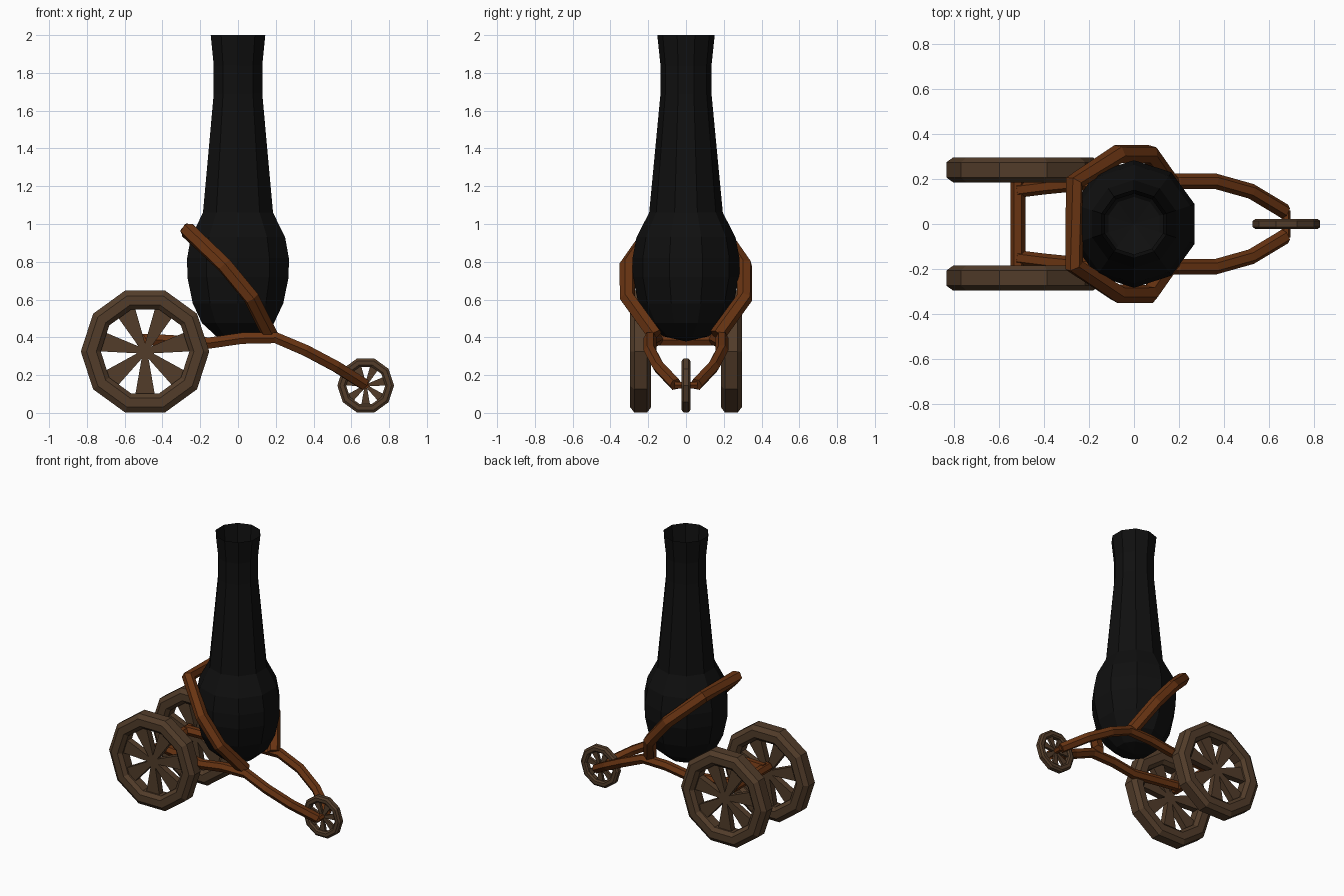
import bpy, bmesh, math
from mathutils import Vector

if "Cube" in bpy.data.objects:
    bpy.data.objects.remove(bpy.data.objects["Cube"])


def material(name, rgb):
    m = bpy.data.materials.new(name)
    m.diffuse_color = (*rgb, 1)
    m.use_nodes = True
    m.node_tree.nodes["Principled BSDF"].inputs["Base Color"].default_value = m.diffuse_color
    return m


IRON = material("black iron", (0.005, 0.005, 0.005))
FRAME = material("red brown wood", (0.14, 0.034, 0.006))
WHEEL = material("dark brown wood", (0.085, 0.046, 0.023))


def finish(bm, name, mat, normals=True):
    if normals:
        bmesh.ops.recalc_face_normals(bm, faces=bm.faces)
    me = bpy.data.meshes.new(name)
    bm.to_mesh(me)
    bm.free()
    me.materials.append(mat)
    ob = bpy.data.objects.new(name, me)
    bpy.context.collection.objects.link(ob)
    return ob


def bridge(bm, a, b):
    n = len(a)
    for i in range(n):
        bm.faces.new((a[i], a[(i + 1) % n], b[(i + 1) % n], b[i]))


def bar(name, pts, radius, sides=6):
    """Sweep a polygon section along a path."""
    bm = bmesh.new()
    pts = [Vector(p) for p in pts]
    rings = []
    side = None
    for i, p in enumerate(pts):
        d_in = (p - pts[i - 1]).normalized() if i else None
        d_out = (pts[i + 1] - p).normalized() if i < len(pts) - 1 else None
        t = ((d_in or d_out) + (d_out or d_in)).normalized()
        ref = side if side else (Vector((0, 0, 1)) if abs(t.z) < 0.9 else Vector((1, 0, 0)))
        side = (ref - t * ref.dot(t)).normalized()
        other = t.cross(side)
        rings.append([bm.verts.new(p + radius * (side * math.cos(a) + other * math.sin(a)))
                      for a in ((k + 0.5) * 2 * math.pi / sides for k in range(sides))])
    for a, b in zip(rings, rings[1:]):
        bridge(bm, a, b)
    bm.faces.new(rings[0])
    bm.faces.new(rings[-1])
    return finish(bm, name, FRAME)


def wheel(name, x, y, z, r, w, spokes=7):
    """Ten-sided chamfered rim with wedge spokes."""
    bm = bmesh.new()
    h = w / 2
    section = [(1, 0.6), (0.91, 1), (0.76, 1), (0.69, 0.6),
               (0.69, -0.6), (0.76, -1), (0.91, -1), (1, -0.6)]
    rings = []
    for k in range(10):
        a = k * math.pi / 5
        rings.append([bm.verts.new((x + r * s * math.cos(a), y + h * v, z + r * s * math.sin(a)))
                      for s, v in section])
    for k in range(10):
        bridge(bm, rings[k], rings[(k + 1) % 10])
    for k in range(spokes):
        a = -math.pi / 2 + k * 2 * math.pi / spokes
        d, n = Vector((math.cos(a), 0, math.sin(a))), Vector((-math.sin(a), 0, math.cos(a)))
        c = Vector((x, y, z))
        faces = [[bm.verts.new(c + d * r * u + n * r * v + Vector((0, q, 0)))
                  for u, v in ((0.0, -0.035), (0.72, -0.16), (0.72, 0.16), (0.0, 0.035))]
                 for q in (-h * 0.4, h * 0.4)]
        bridge(bm, *faces)
        for f in faces:
            bm.faces.new(f)
    return finish(bm, name, WHEEL)


# Barrel: open ten-sided lathe, rounded base
profile = [(0.12, 0.405), (0.2, 0.475), (0.252, 0.58), (0.282, 0.72), (0.283, 0.82),
           (0.262, 0.93), (0.195, 1.06), (0.135, 1.69), (0.135, 1.84), (0.152, 2.0)]
bm = bmesh.new()
rings = [[bm.verts.new((r * math.cos(a), r * math.sin(a), z))
          for a in ((k + 0.5) * math.pi / 5 for k in range(10))] for r, z in profile]
for a, b in zip(rings, rings[1:]):
    bridge(bm, a, b)
tip = bm.verts.new((0, 0, 0.378))
for i in range(10):
    bm.faces.new((rings[0][(i + 1) % 10], rings[0][i], tip))
finish(bm, "barrel", IRON, normals=False)

# Side rails curving from the rear axle to the front fork
rail = [(-0.52, 0.15, 0.39), (-0.40, 0.165, 0.385), (-0.15, 0.19, 0.37), (0.02, 0.19, 0.395),
        (0.2, 0.19, 0.398), (0.36, 0.19, 0.33), (0.52, 0.145, 0.245), (0.67, 0.055, 0.15)]
for s, label in ((1, "left"), (-1, "right")):
    bar("side_rail_" + label, [(x, y * s, z) for x, y, z in rail], 0.034)

# Strap looping round the back of the barrel
half = [(0.17, 0.165, 0.41), (0.07, 0.31, 0.61), (-0.07, 0.31, 0.78), (-0.265, 0.185, 0.965)]
bar("barrel_strap", half + [(x, -y, z) for x, y, z in reversed(half)], 0.043)

# Axles
bar("rear_axle", [(-0.515, -0.2, 0.385), (-0.515, 0.2, 0.385)], 0.033)
bar("front_axle", [(0.675, -0.06, 0.147), (0.675, 0.06, 0.147)], 0.02)

# Wheels
for s, label in ((1, "left"), (-1, "right")):
    wheel("rear_wheel_" + label, -0.492, s * 0.24, 0.325, 0.34, 0.112)
wheel("front_wheel", 0.676, 0, 0.145, 0.15, 0.046)
